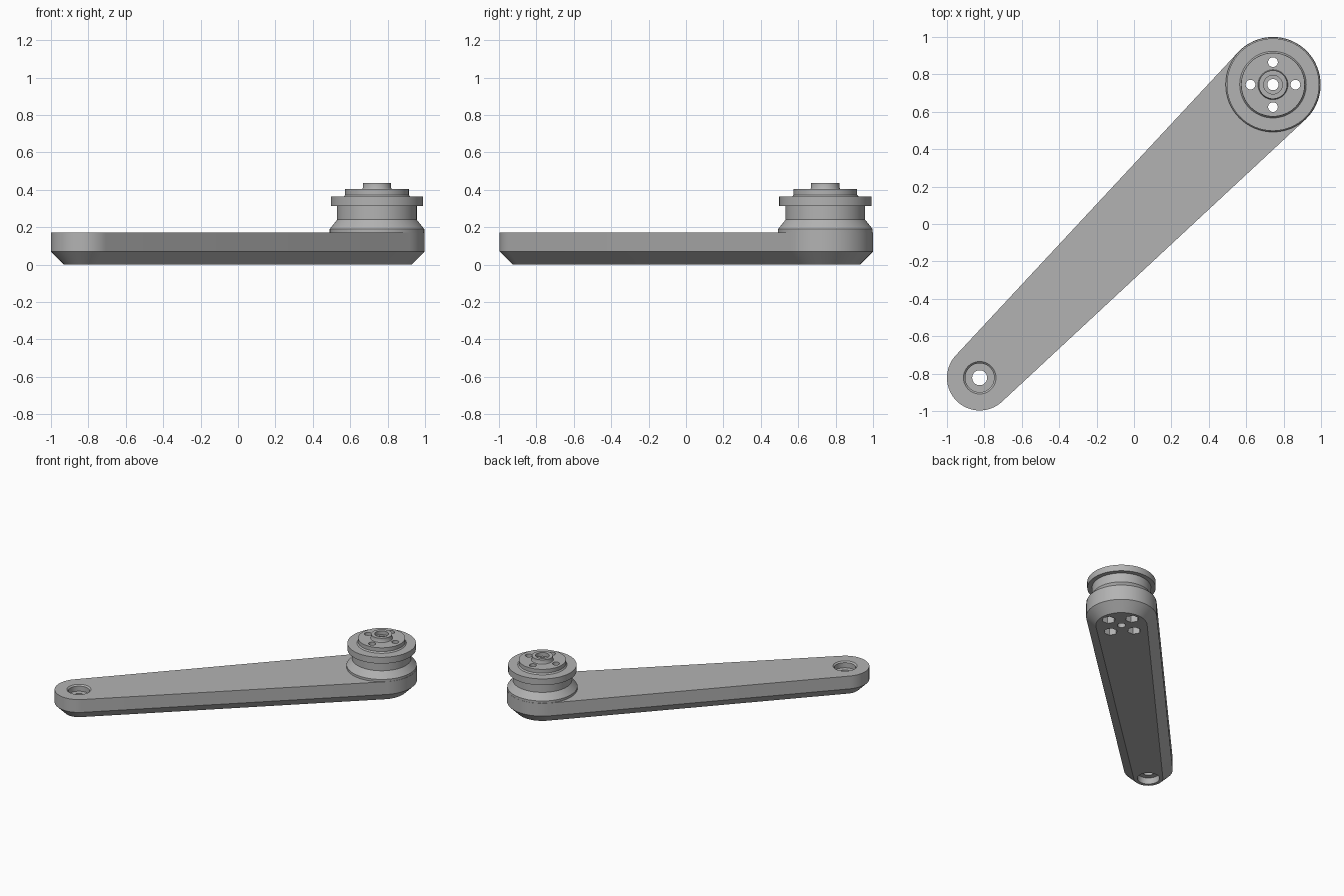
import bpy, bmesh
from math import pi, sin, cos, atan2, acos, hypot

cube = bpy.data.objects.get("Cube")
if cube:
    bpy.data.objects.remove(cube)

# Material
grey = bpy.data.materials.new("plain_grey")
grey.use_nodes = True
colour = (0.45, 0.45, 0.45, 1)
grey.diffuse_color = colour
grey.node_tree.nodes["Principled BSDF"].inputs["Base Color"].default_value = colour

BIG = (0.743, 0.745)
SMALL = (-0.825, -0.822)


def loft(name, loops):
    """Skin a closed solid through matching loops of points."""
    bm = bmesh.new()
    rings = [[bm.verts.new(p) for p in loop] for loop in loops]
    n = len(rings[0])
    for a, b in zip(rings, rings[1:]):
        for i in range(n):
            j = (i + 1) % n
            bm.faces.new((a[i], a[j], b[j], b[i]))
    bm.faces.new(rings[0][::-1])
    bm.faces.new(rings[-1])
    bmesh.ops.recalc_face_normals(bm, faces=bm.faces)
    mesh = bpy.data.meshes.new(name)
    bm.to_mesh(mesh)
    bm.free()
    mesh.materials.append(grey)
    obj = bpy.data.objects.new(name, mesh)
    bpy.context.collection.objects.link(obj)
    return obj


def turned(name, centre, profile, sides=64):
    """Solid of revolution from (radius, height) pairs."""
    return loft(name, [[(centre[0] + r * cos(2 * pi * i / sides),
                         centre[1] + r * sin(2 * pi * i / sides), z)
                        for i in range(sides)] for r, z in profile])


def arm_loop(inset, z, steps=32):
    """Outline around both round ends joined by tangent lines."""
    dx, dy = BIG[0] - SMALL[0], BIG[1] - SMALL[1]
    axis = atan2(dy, dx)
    half = acos((0.175 - 0.255) / hypot(dx, dy))
    points = []
    for centre, radius, start, sweep in (
            (BIG, 0.255 - inset, axis - half, 2 * half),
            (SMALL, 0.175 - inset, axis + half, 2 * (pi - half))):
        # half is measured from the axis towards the large end
        for i in range(steps + 1):
            a = start + sweep * i / steps
            points.append((centre[0] + radius * cos(a),
                           centre[1] + radius * sin(a), z))
    return points


def boolean(target, tool, operation):
    mod = target.modifiers.new(operation.lower(), 'BOOLEAN')
    mod.operation, mod.solver, mod.object = operation, 'EXACT', tool
    bpy.context.view_layer.objects.active = target
    bpy.ops.object.modifier_apply(modifier=mod.name)
    bpy.data.objects.remove(tool)


# Tapered arm with a chamfered underside
arm = loft("crank_arm", [arm_loop(0.07, 0), arm_loop(0, 0.07), arm_loop(0, 0.172)])

# Grooved pulley boss on the large end
boss = turned("pulley_boss", BIG, [
    (0.2, 0.1), (0.2, 0.172), (0.253, 0.172), (0.253, 0.19), (0.213, 0.24),
    (0.213, 0.313), (0.247, 0.313), (0.247, 0.363), (0.178, 0.363),
    (0.17, 0.373), (0.17, 0.403), (0.08, 0.403), (0.076, 0.41), (0.076, 0.435)])
boolean(arm, boss, 'UNION')

# Central bore with a counterbored hub
bore = turned("bore_cutter", BIG, [(0.03, -0.1), (0.03, 0.405), (0.05, 0.405), (0.05, 0.6)], 32)
boolean(arm, bore, 'DIFFERENCE')

# Four screw holes with hexagonal pockets underneath
for k in range(4):
    spot = (BIG[0] + 0.12 * cos(k * pi / 2), BIG[1] + 0.12 * sin(k * pi / 2))
    boolean(arm, turned("pocket_cutter", spot, [(0.05, -0.1), (0.05, 0.12)], 6), 'DIFFERENCE')
    boolean(arm, turned("screw_cutter", spot, [(0.026, 0.05), (0.026, 0.6)], 24), 'DIFFERENCE')

# Stepped seat through the small end
seat = turned("seat_cutter", SMALL, [
    (0.08, -0.1), (0.08, 0.05), (0.04, 0.05), (0.04, 0.122),
    (0.077, 0.122), (0.077, 0.162), (0.087, 0.172), (0.087, 0.3)], 48)
boolean(arm, seat, 'DIFFERENCE')

# Smooth shading with sharp edges kept
bpy.ops.object.select_all(action='DESELECT')
arm.select_set(True)
bpy.context.view_layer.objects.active = arm
bpy.ops.object.shade_smooth_by_angle(angle=pi / 6)
